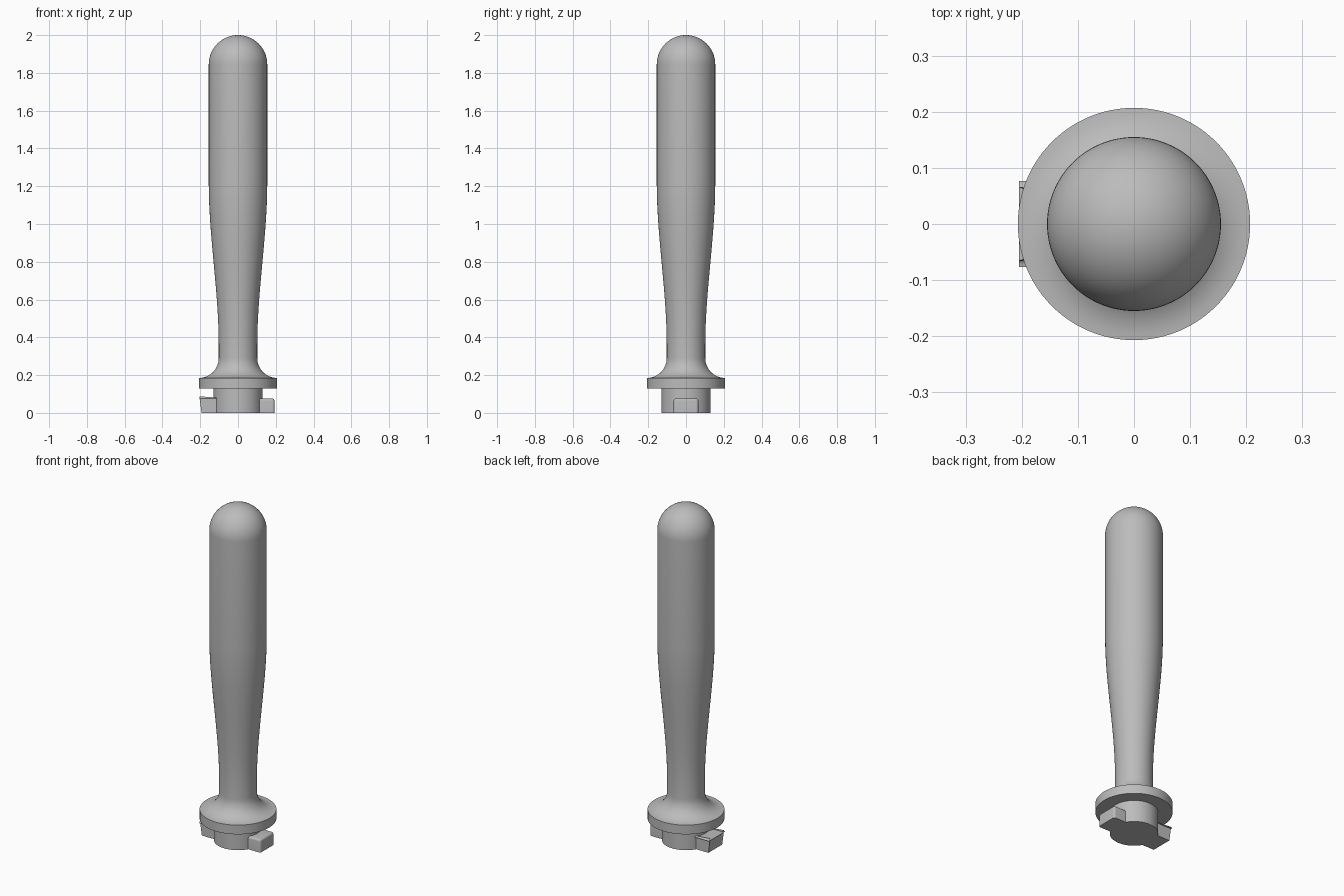
import bpy, bmesh, math

cube = bpy.data.objects.get("Cube")
if cube:
    bpy.data.objects.remove(cube, do_unlink=True)

grey = bpy.data.materials.new("plain grey")
grey.use_nodes = True
COLOUR = (0.5, 0.5, 0.5, 1)
grey.diffuse_color = COLOUR
grey.node_tree.nodes["Principled BSDF"].inputs["Base Color"].default_value = COLOUR

SEGMENTS = 96
FLANGE, NECK, BARREL, PLUG = 0.207, 0.102, 0.155, 0.13


def finish(name, bm, angle=30):
    bmesh.ops.recalc_face_normals(bm, faces=bm.faces)
    mesh = bpy.data.meshes.new(name)
    bm.to_mesh(mesh)
    bm.free()
    mesh.materials.append(grey)
    obj = bpy.data.objects.new(name, mesh)
    bpy.context.collection.objects.link(obj)
    bpy.ops.object.select_all(action="DESELECT")
    obj.select_set(True)
    bpy.context.view_layer.objects.active = obj
    bpy.ops.object.shade_smooth_by_angle(angle=math.radians(angle))
    return obj


def lathe(name, profile):
    bm = bmesh.new()
    verts = [bm.verts.new((r, 0, z)) for r, z in profile]
    edges = [bm.edges.new(pair) for pair in zip(verts, verts[1:])]
    bmesh.ops.spin(bm, geom=verts + edges, axis=(0, 0, 1), cent=(0, 0, 0),
                   angle=math.tau, steps=SEGMENTS)
    bmesh.ops.remove_doubles(bm, verts=bm.verts, dist=0.0001)
    return finish(name, bm)


# Handle: plug, flange, concave fillet, tapered grip and domed end in one profile
profile = [(0, 0), (PLUG, 0), (PLUG, 0.13), (FLANGE, 0.13), (FLANGE, 0.185)]
for i in range(1, 13):
    a = i / 12 * math.pi / 2
    profile.append((FLANGE - (FLANGE - NECK) * math.sin(a),
                    0.29 - 0.105 * math.cos(a)))
for i in range(25):
    t = i / 24
    blend = t * t * (3 - 2 * t)
    profile.append((NECK + (BARREL - NECK) * blend, 0.36 + 0.86 * t))
for i in range(17):
    a = i / 16 * math.pi / 2
    profile.append((BARREL * math.cos(a), 2 - BARREL + BARREL * math.sin(a)))
lathe("handle", profile)


# Locking lugs: blocks with rounded outer and upper edges, flat underneath
def lug(name, side):
    bm = bmesh.new()
    bmesh.ops.create_cube(bm, size=1)
    inner, outer = 0.06, 0.193
    for v in bm.verts:
        v.co = (side * (outer if v.co.x > 0 else inner), v.co.y * 0.13,
                0.076 if v.co.z > 0 else 0)
    rounded = [e for e in bm.edges
               if all(v.co.z > 0.01 for v in e.verts)
               or all(abs(v.co.x) > 0.1 for v in e.verts)
               and abs(e.verts[0].co.z - e.verts[1].co.z) > 0.01]
    bmesh.ops.bevel(bm, geom=rounded, offset=0.012, segments=5,
                    profile=0.5, affect="EDGES")
    finish(name, bm)


lug("left_lug", 1)
lug("right_lug", -1)
